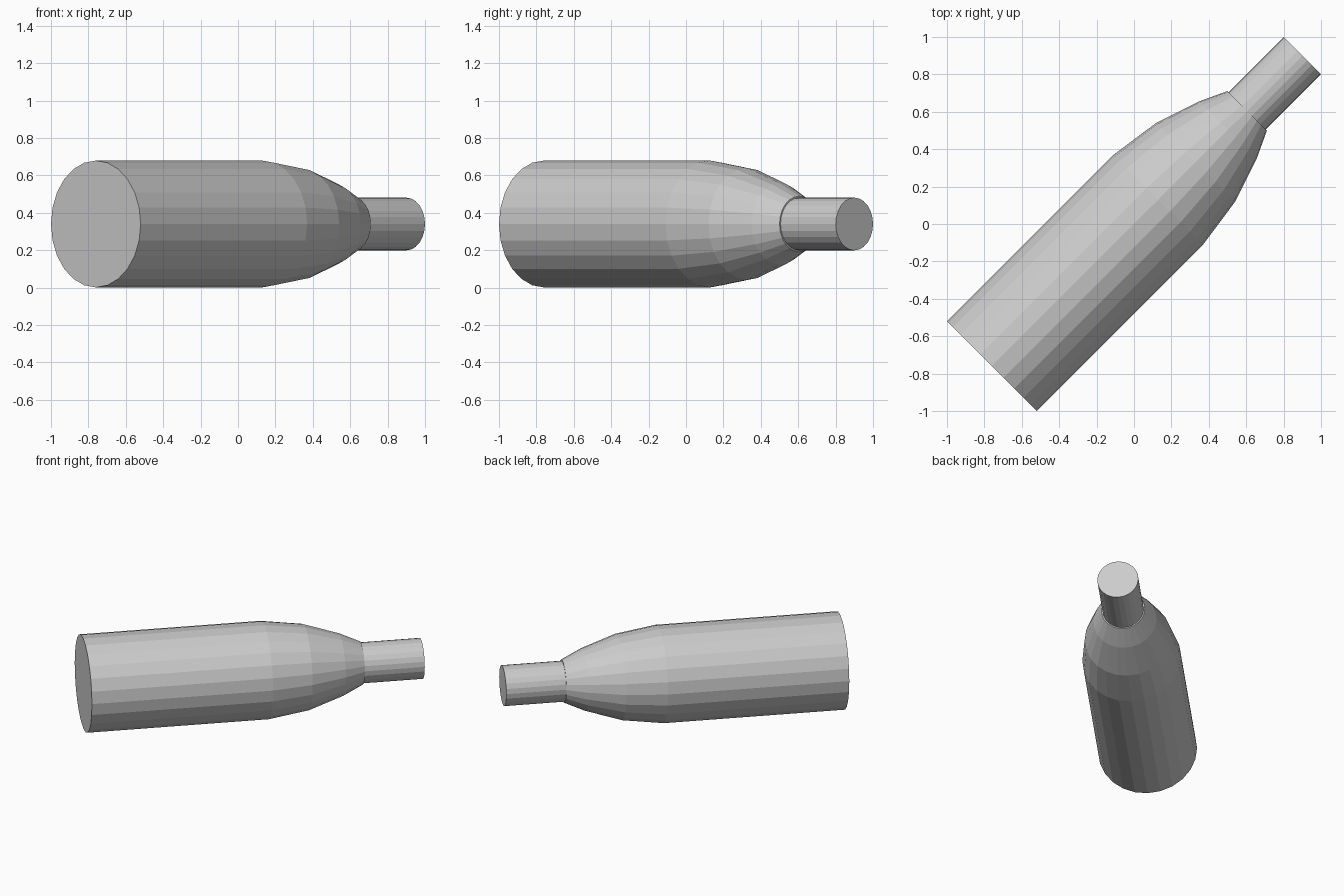
import bpy
import bmesh
from math import pi
from mathutils import Matrix

if "Cube" in bpy.data.objects:
    bpy.data.objects.remove(bpy.data.objects["Cube"])

SIDES = 24

# One plain grey for the whole bottle
grey = bpy.data.materials.new("plain grey")
grey.use_nodes = True
colour = (0.6, 0.6, 0.6, 1)
grey.diffuse_color = colour
grey.node_tree.nodes["Principled BSDF"].inputs["Base Color"].default_value = colour


def turned_part(name, profile):
    """Closed solid of revolution; profile is (distance along axis, radius)."""
    bm = bmesh.new()
    rings = []
    for along, radius in profile:
        ring = bmesh.ops.create_circle(
            bm, segments=SIDES, radius=radius,
            matrix=Matrix.Translation((0, 0, along)))["verts"]
        rings.append(ring)
    for lower, upper in zip(rings, rings[1:]):
        for i in range(SIDES):
            j = (i + 1) % SIDES
            bm.faces.new((lower[i], lower[j], upper[j], upper[i]))
    bm.faces.new(rings[0])
    bm.faces.new(rings[-1])
    bmesh.ops.recalc_face_normals(bm, faces=bm.faces)
    mesh = bpy.data.meshes.new(name)
    bm.to_mesh(mesh)
    bm.free()
    mesh.materials.append(grey)
    obj = bpy.data.objects.new(name, mesh)
    # Lay the axis flat, pointing diagonally back and to the left
    obj.matrix_world = (Matrix.Translation((0, 0, 0.34))
                        @ Matrix.Rotation(pi / 4, 4, "Z")
                        @ Matrix.Rotation(pi / 2, 4, "Y"))
    bpy.context.collection.objects.link(obj)
    return obj


# Straight body, faceted shoulder, small lip and narrow neck in one profile
turned_part("bottle", [
    (-1.075, 0.339), (0.184, 0.339), (0.467, 0.298), (0.711, 0.217),
    (0.856, 0.149), (0.856, 0.141), (1.273, 0.141),
])
